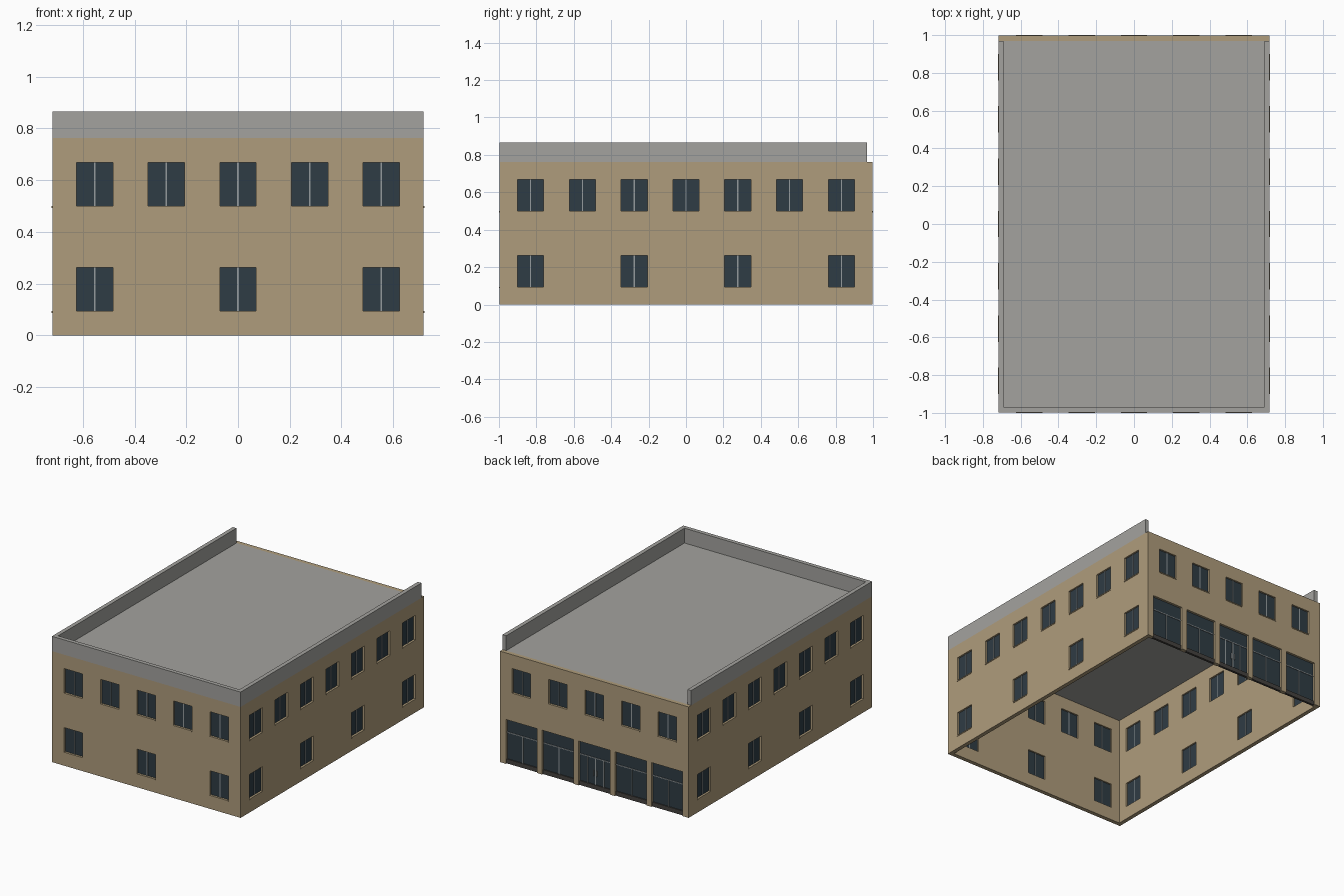
import bpy, bmesh

if "Cube" in bpy.data.objects:
    bpy.data.objects.remove(bpy.data.objects["Cube"])

HX, HY = 0.718, 0.997          # outer wall faces
T = 0.028                      # wall thickness
WALL_TOP, PARAPET_TOP = 0.763, 0.865
PITCH = 0.277                  # window bay spacing

# Each side: (outward normal, tangent, distance of outer face from centre)
SIDES = {
    "front": ((0, -1), (1, 0), HY),
    "back": ((0, 1), (1, 0), HY),
    "right": ((1, 0), (0, 1), HX),
    "left": ((-1, 0), (0, 1), HX),
}


def material(name, rgb):
    m = bpy.data.materials.new(name)
    m.diffuse_color = (*rgb, 1)
    m.use_nodes = True
    m.node_tree.nodes["Principled BSDF"].inputs["Base Color"].default_value = m.diffuse_color
    return m


TAN = material("tan_render", (0.43, 0.335, 0.2))
GREY = material("roof_grey", (0.37, 0.365, 0.345))
GLASS = material("dark_glass", (0.028, 0.045, 0.058))
BAR = material("bar_grey", (0.3, 0.33, 0.34))
BASE = material("base_dark", (0.06, 0.055, 0.05))


def cuboid(bm, x0, x1, y0, y1, z0, z1):
    vs = bmesh.ops.create_cube(bm, size=1)["verts"]
    for v in vs:
        v.co = (x0 if v.co.x < 0 else x1,
                y0 if v.co.y < 0 else y1,
                z0 if v.co.z < 0 else z1)


def on_wall(bm, side, u0, u1, d0, d1, z0, z1):
    """Box on a wall: u along it, d outward from its face."""
    n, t, dist = SIDES[side]
    xs = sorted(n[0] * (dist + d) + t[0] * u for d, u in ((d0, u0), (d1, u1)))
    ys = sorted(n[1] * (dist + d) + t[1] * u for d, u in ((d0, u0), (d1, u1)))
    cuboid(bm, *xs, *ys, z0, z1)


def finish(bm, name, mat=None):
    bmesh.ops.recalc_face_normals(bm, faces=bm.faces)
    me = bpy.data.meshes.new(name)
    bm.to_mesh(me)
    bm.free()
    ob = bpy.data.objects.new(name, me)
    bpy.context.collection.objects.link(ob)
    if mat:
        me.materials.append(mat)
    return ob


def prism(name, outline, z0, z1, mat):
    bm = bmesh.new()
    face = bm.faces.new([bm.verts.new((x, y, z0)) for x, y in outline])
    top = bmesh.ops.extrude_face_region(bm, geom=[face])["geom"]
    for v in top:
        if isinstance(v, bmesh.types.BMVert):
            v.co.z = z1
    return finish(bm, name, mat)


# Window positions: (side, centre along wall, sill height)
windows = []
for side in SIDES:
    n = 3 if side in ("left", "right") else 2
    for i in range(-n, n + 1):
        windows.append((side, i * PITCH, 0.497))
        if side != "back" and (i + n) % 2 == 0:
            windows.append((side, i * PITCH, 0.091))

cut, glass, bars, sills, base = (bmesh.new() for _ in range(5))

# Paired windows with a centre bar and a slim sill
W, H = 0.07, 0.171
for side, u, z in windows:
    on_wall(cut, side, u - W, u + W, -0.06, 0.03, z, z + H)
    on_wall(glass, side, u - W, u + W, -0.017, -0.012, z, z + H)
    on_wall(bars, side, u - 0.003, u + 0.003, -0.020, -0.009, z, z + H)
    on_wall(sills, side, u - W, u + W, -0.012, 0.003, z - 0.004, z + 0.003)

# Shopfront bays along the back
B, BAY_TOP, TRANSOM, KERB = 0.119, 0.305, 0.21, 0.03
for i in range(-2, 3):
    u = i * PITCH
    on_wall(cut, "back", u - B, u + B, -0.06, 0.03, -0.05, BAY_TOP)
    on_wall(glass, "back", u - B, u + B, -0.021, -0.016, KERB, BAY_TOP)
    on_wall(base, "back", u - B, u + B, -0.025, -0.009, 0, KERB)
    on_wall(bars, "back", u - B, u + B, -0.024, -0.012, TRANSOM, TRANSOM + 0.006)
    on_wall(bars, "back", u - 0.003, u + 0.003, -0.024, -0.012, KERB, TRANSOM)

# Double door in the middle bay
handles = bmesh.new()
for s in (-1, 1):
    on_wall(bars, "back", s * 0.062 - 0.003, s * 0.062 + 0.003, -0.024, -0.012, KERB, TRANSOM)
    on_wall(handles, "back", s * 0.012 - 0.002, s * 0.012 + 0.002, -0.016, -0.007, 0.09, 0.13)

# Hollow wall shell, open underneath
shell = bmesh.new()
cuboid(shell, -HX, HX, -HY, HY, 0, WALL_TOP)
walls = finish(shell, "walls", TAN)
core = bmesh.new()
cuboid(core, -HX + T, HX - T, -HY + T, HY - T, -0.1, WALL_TOP + 0.1)
core = finish(core, "core_cutter")
openings = finish(cut, "opening_cutter")
for helper in (core, openings):
    helper.hide_render = True
    helper.hide_viewport = True
    mod = walls.modifiers.new(helper.name, "BOOLEAN")
    mod.operation, mod.solver, mod.object = "DIFFERENCE", "EXACT", helper

finish(glass, "window_glass", GLASS)
finish(bars, "window_bars", BAR)
finish(sills, "window_sills", TAN)
finish(base, "shopfront_base", BASE)
finish(handles, "door_handles", BAR)

# Flat roof between the walls
roof = bmesh.new()
cuboid(roof, -HX + T, HX - T, -HY + T, HY - T, 0.755, WALL_TOP)
finish(roof, "roof", GREY)

# U-shaped parapet, open at the back
ix, iy, end = HX - T, HY - T, HY - T
prism("parapet", [(-HX, end), (-HX, -HY), (HX, -HY), (HX, end),
                  (ix, end), (ix, -iy), (-ix, -iy), (-ix, end)],
      WALL_TOP, PARAPET_TOP, GREY)
